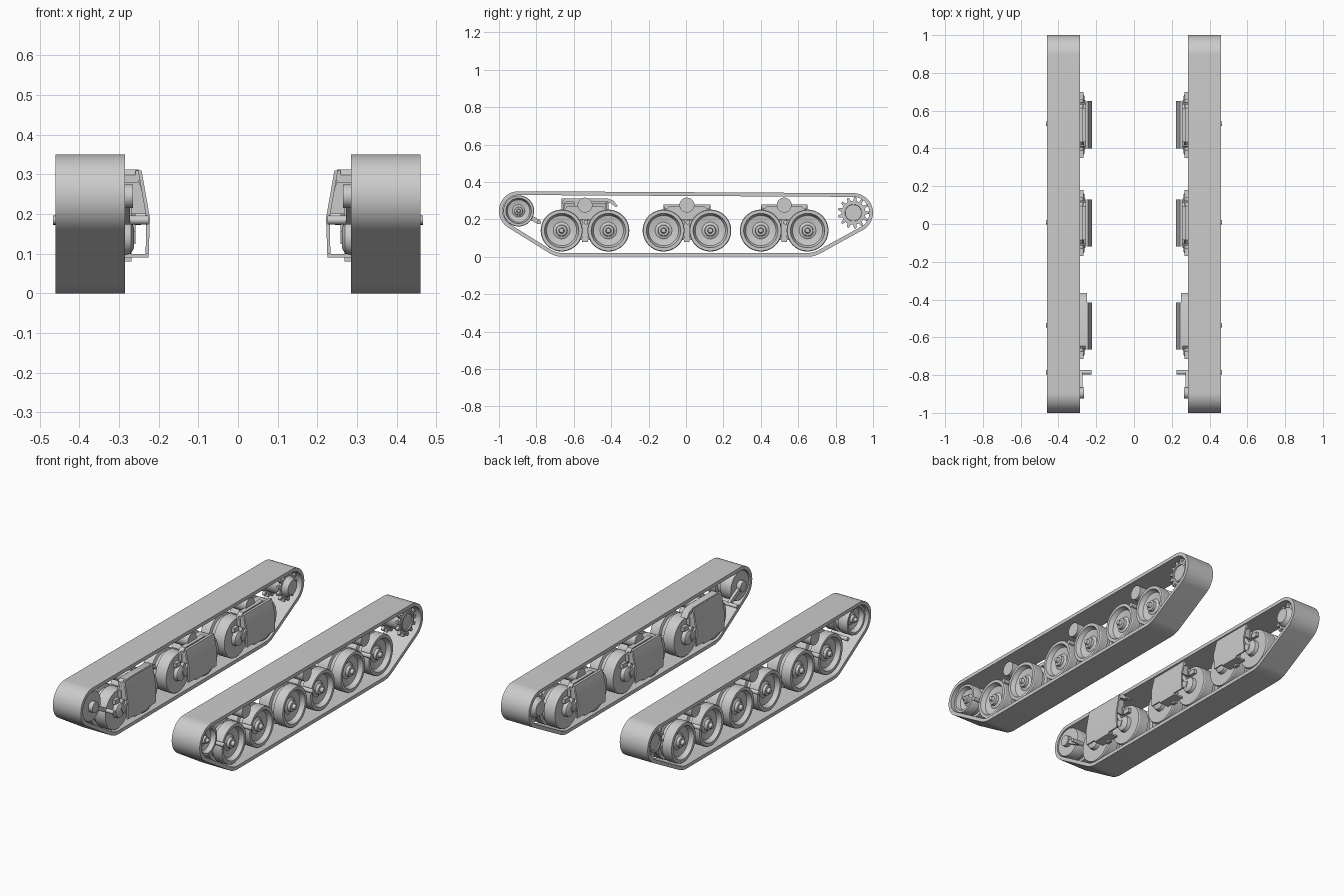
import bpy, bmesh, math
from mathutils import Vector
from mathutils.geometry import convex_hull_2d

cube = bpy.data.objects.get("Cube")
if cube:
    bpy.data.objects.remove(cube, do_unlink=True)

steel = bpy.data.materials.new("plain_grey")
steel.use_nodes = True
grey = (0.6, 0.6, 0.6, 1)
steel.diffuse_color = grey
steel.node_tree.nodes["Principled BSDF"].inputs["Base Color"].default_value = grey
parts = []


def finish(name, bm):
    """Turn a bmesh on the +x side into an object mirrored to the -x side."""
    bmesh.ops.recalc_face_normals(bm, faces=bm.faces)
    mesh = bpy.data.meshes.new(name)
    bm.to_mesh(mesh)
    bm.free()
    mesh.materials.append(steel)
    ob = bpy.data.objects.new(name, mesh)
    bpy.context.collection.objects.link(ob)
    ob.modifiers.new("both_sides", 'MIRROR')
    parts.append(ob)
    return ob


def prism(name, outline, start, end, axis):
    """Extrude an outline: (y, z) points along x, or (x, z) points along y."""
    bm = bmesh.new()
    def place(p, d):
        return (d, p[0], p[1]) if axis == 'x' else (p[0], d, p[1])
    a = [bm.verts.new(place(p, start)) for p in outline]
    b = [bm.verts.new(place(p, end)) for p in outline]
    bm.faces.new(a)
    bm.faces.new(b)
    n = len(a)
    for i in range(n):
        j = (i + 1) % n
        bm.faces.new((a[i], a[j], b[j], b[i]))
    return finish(name, bm)


def box(name, x, y, z):
    return prism(name, [(y[0], z[0]), (y[1], z[0]), (y[1], z[1]), (y[0], z[1])], x[0], x[1], 'x')


def lathe(name, profile, y, z, seg=40):
    """Spin (x, radius) points about an axle along x."""
    bm = bmesh.new()
    rings = []
    for x, r in profile:
        if r == 0:
            rings.append([bm.verts.new((x, y, z))] * seg)
        else:
            rings.append([bm.verts.new((x, y + r * math.cos(i * math.tau / seg),
                                        z + r * math.sin(i * math.tau / seg))) for i in range(seg)])
    for a, b in zip(rings, rings[1:]):
        for i in range(seg):
            j = (i + 1) % seg
            bm.faces.new(list(dict.fromkeys((a[i], a[j], b[j], b[i]))))
    return finish(name, bm)


def rod(name, x0, x1, r, y, z, seg=20):
    return lathe(name, [(x0, 0), (x0, r), (x1, r), (x1, 0)], y, z, seg)


def bar(name, p, q, width, x0, x1):
    """Flat arm from p to q in the y-z plane."""
    p, q = Vector(p), Vector(q)
    d = (q - p).normalized() * width / 2
    n = Vector((-d.y, d.x))
    return prism(name, [p + n, p - n, q - n, q + n], x0, x1, 'x')


# Track belt wrapped around the end wheels and outer road wheels
samples = []
for cy, cz, r in ((-0.895, 0.245, 0.105), (-0.66, 0.14, 0.14), (0.65, 0.14, 0.14), (0.895, 0.235, 0.105)):
    for i in range(64):
        a = i * math.tau / 64
        d = Vector((math.cos(a), math.sin(a)))
        samples.append((Vector((cy, cz)) + d * r, Vector((cy, cz)) + d * (r - 0.02)))
hull = convex_hull_2d([s[0] for s in samples])
bm = bmesh.new()
loops = [[bm.verts.new((x, samples[i][k].x, samples[i][k].y)) for i in hull]
         for x, k in ((0.285, 0), (0.46, 0), (0.46, 1), (0.285, 1))]
for k in range(4):
    a, b = loops[k], loops[(k + 1) % 4]
    for i in range(len(hull)):
        j = (i + 1) % len(hull)
        bm.faces.new((a[i], a[j], b[j], b[i]))
finish("track_belt", bm)


def dished_wheel(name, y, z, r):
    """Twin-tyred wheel with a dished outer face and a conical hub."""
    lathe(name, [(0.29, 0), (0.29, r * 0.97), (0.295, r), (0.355, r), (0.36, r * 0.85),
                 (0.38, r * 0.85), (0.385, r), (0.435, r), (0.44, r * 0.97), (0.44, r * 0.82),
                 (0.432, r * 0.8), (0.415, r * 0.72), (0.408, r * 0.4), (0.415, r * 0.27),
                 (0.43, r * 0.25), (0.432, r * 0.14), (0.448, r * 0.1), (0.45, 0)], y, z, 48)


# Front idler and its mounting
dished_wheel("idler_wheel", -0.895, 0.245, 0.083)
rod("idler_axle", 0.265, 0.30, 0.03, -0.895, 0.245)
rod("idler_cross_rod", 0.225, 0.466, 0.011, -0.785, 0.185)
bar("idler_arm", (-0.895, 0.245), (-0.785, 0.185), 0.024, 0.272, 0.288)

# Rear drive sprocket: two toothed rings on a drum
teeth = 13
star = []
for i in range(teeth):
    for off, r in ((-0.3, 0.064), (-0.14, 0.084), (0.14, 0.084), (0.3, 0.064)):
        a = (i + off) * math.tau / teeth
        star.append((0.895 + r * math.cos(a), 0.235 + r * math.sin(a)))
for name, x in (("inner", 0.315), ("outer", 0.415)):
    prism(name + "_sprocket_ring", star, x, x + 0.016, 'x')
lathe("sprocket_drum", [(0.285, 0), (0.285, 0.04), (0.31, 0.055), (0.437, 0.055), (0.437, 0.045),
                        (0.42, 0.04), (0.42, 0)], 0.895, 0.235)

# Three suspension bogies
for label, c, top in (("front", -0.54, 0.31), ("middle", 0.005, 0.278), ("rear", 0.525, 0.278)):
    name = label + "_bogie_"
    # Road wheels, swing arms and axle caps
    for end, s in (("leading", -1), ("trailing", 1)):
        wy = c + s * 0.125
        dished_wheel(name + end + "_wheel", wy, 0.14, 0.112)
        lathe(name + end + "_axle_cap", [(0.262, 0), (0.262, 0.025), (0.27, 0.04), (0.292, 0.045)], wy, 0.14, 24)
        bar(name + end + "_arm", (wy, 0.14), (c, 0.185), 0.034, 0.258, 0.278)
        bar(name + end + "_link", (wy, 0.14), (c + s * 0.07, 0.24), 0.022, 0.265, 0.285)
        # Gusset joining the cover plate to the frame
        gy = c + s * 0.112
        prism(name + end + "_gusset", [(0.285, 0.2), (0.23, 0.2), (0.25, top - 0.02), (0.285, top - 0.02)],
              gy - 0.004, gy + 0.004, 'y')
        box(name + end + "_lug", (0.268, 0.286), (c + s * 0.155 - 0.02, c + s * 0.155 + 0.02), (0.19, 0.215))
    # Return roller and pivot rod
    rod(name + "return_roller", 0.29, 0.43, 0.04, c, 0.276, 32)
    rod(name + "pivot_rod", 0.245, 0.466, 0.012, c + 0.005, 0.185)
    # Frame beam behind the wheels
    prism(name + "frame", [(c - 0.12, 0.2), (c + 0.12, 0.2), (c + 0.12, 0.245), (c + 0.09, 0.272),
                           (c - 0.09, 0.272), (c - 0.12, 0.245)], 0.272, 0.3, 'x')
    bar(name + "hanger", (c, 0.08), (c, 0.24), 0.03, 0.268, 0.288)
    # Spring casing between frame and cover
    box(name + "spring_case", (0.25, 0.275), (c - 0.09, c + 0.09), (0.222, 0.262))
    # Bent cover plate on the inner side, with lid and bottom ledge
    prism(name + "cover", [(0.243, top), (0.222, 0.19), (0.225, 0.1), (0.233, 0.1), (0.231, 0.19), (0.252, top)],
          c - 0.125, c + 0.125, 'y')
    box(name + "cover_lid", (0.243, 0.258), (c - 0.12, c + 0.12), (top - 0.025, top))
    box(name + "ledge", (0.225, 0.285), (c - 0.06, c + 0.06), (0.09, 0.1))

# Raised skid above the front bogie
prism("front_skid", [(-0.66, 0.28), (-0.66, 0.298), (-0.645, 0.312), (-0.42, 0.312), (-0.385, 0.298),
                     (-0.365, 0.27), (-0.375, 0.265), (-0.4, 0.285), (-0.42, 0.292), (-0.64, 0.292)],
      0.25, 0.29, 'x')
box("front_skid_post", (0.262, 0.284), (-0.6, -0.56), (0.26, 0.3))

# Keep hard edges sharp and curved surfaces smooth
bpy.ops.object.select_all(action='DESELECT')
for ob in parts:
    ob.select_set(True)
bpy.context.view_layer.objects.active = parts[0]
bpy.ops.object.shade_smooth_by_angle(angle=math.radians(30))
